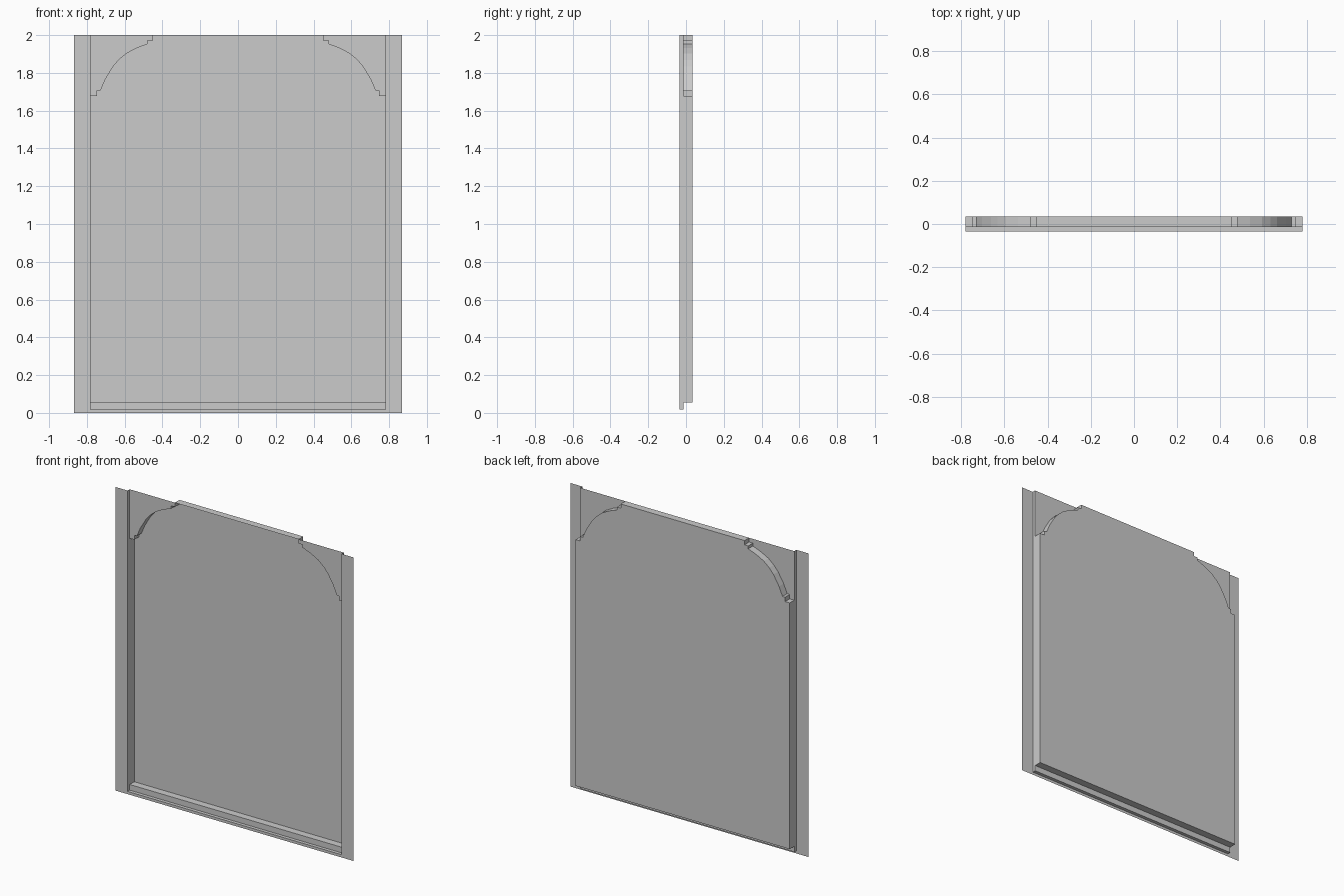
import bpy, bmesh

if "Cube" in bpy.data.objects:
    bpy.data.objects.remove(bpy.data.objects["Cube"])

W, OUT = 0.78, 0.867                  # opening half width, outer half width
F, M, B = -0.035, -0.013, 0.035       # front trim, spandrel and back panel depths
Z0, Z1, TOP = 0.018, 0.055, 2.0       # sill levels and top

# Right half of the arch outline (x, z), from top to jamb
ARCH = [(0.451, TOP), (0.451, 1.972), (0.478, 1.972), (0.478, 1.953),
        (0.537, 1.931), (0.592, 1.902), (0.631, 1.869), (0.662, 1.833),
        (0.703, 1.765), (0.728, 1.706), (0.747, 1.706), (0.747, 1.677), (W, 1.677)]
MIRRORED = [(-x, z) for x, z in ARCH]


def make(name, polys):
    """Build one flat-shaded object from a list of 3D polygons."""
    bm = bmesh.new()
    for poly in polys:
        bm.faces.new([bm.verts.new(p) for p in poly])
    bmesh.ops.remove_doubles(bm, verts=bm.verts, dist=1e-5)
    bmesh.ops.triangulate(bm, faces=[f for f in bm.faces if len(f.verts) > 4])
    me = bpy.data.meshes.new(name)
    bm.to_mesh(me)
    bm.free()
    ob = bpy.data.objects.new(name, me)
    bpy.context.collection.objects.link(ob)
    return ob


def at_y(outline, y):
    return [(x, y, z) for x, z in outline]


# Flat front trim: two side strips and a threshold strip, facing -y
trim = [at_y([(a, 0), (b, 0), (b, TOP), (a, TOP)], F) for a, b in ((-OUT, -W), (W, OUT))]
trim.append(at_y([(-W, 0), (W, 0), (W, Z0), (-W, Z0)], F))
make("front_trim", trim)

# Jambs: follow the stepped sill below and the shallow spandrel above
side = [(F, Z0), (M, Z0), (M, Z1), (B, Z1), (B, 1.677), (M, 1.677), (M, TOP), (F, TOP)]
make("left_jamb", [[(-W, y, z) for y, z in side]])
make("right_jamb", [[(W, y, z) for y, z in reversed(side)]])

# Stepped sill
steps = [(F, Z0), (M, Z0), (M, Z1), (B, Z1)]
make("sill", [[(-W, *a), (W, *a), (W, *b), (-W, *b)] for a, b in zip(steps, steps[1:])])

# Corner spandrel plates
make("right_spandrel", [at_y(ARCH + [(W, TOP)], M)])
make("left_spandrel", [at_y([(-W, TOP)] + MIRRORED[::-1], M)])

# Arch reveal running from spandrels back to the panel
path = MIRRORED[::-1] + ARCH
make("arch_reveal", [[(*(a[0], M), a[1]), (a[0], B, a[1]), (b[0], B, b[1]), (b[0], M, b[1])]
                     for a, b in zip(path, path[1:])])

# Back panel filling the arched opening
make("back_panel", [at_y([(-W, Z1), (W, Z1)] + ARCH[::-1] + MIRRORED, B)])
